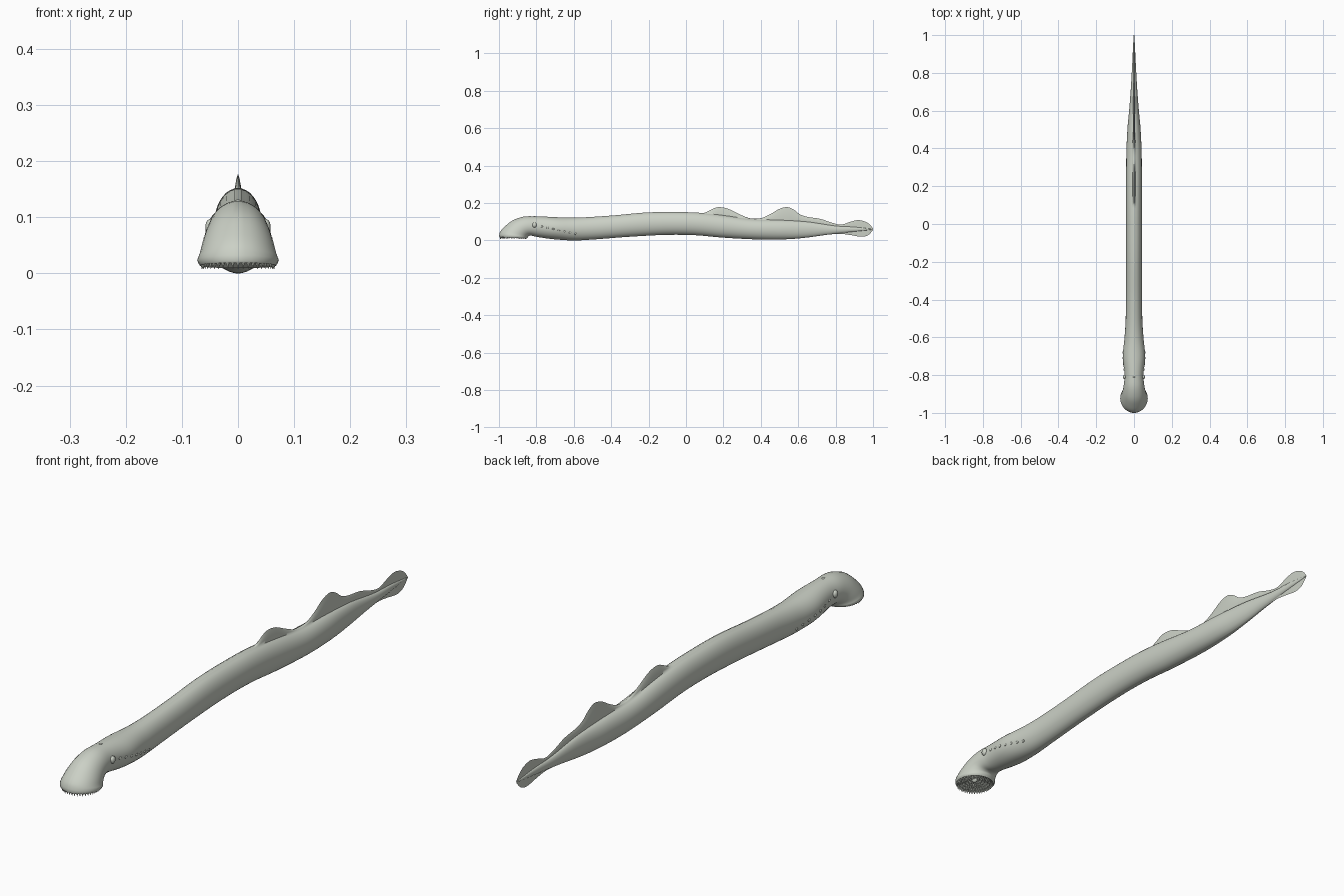
import bpy, bmesh, math
from mathutils import Vector, Matrix

if "Cube" in bpy.data.objects:
    bpy.data.objects.remove(bpy.data.objects["Cube"])

skin = bpy.data.materials.new("pale grey green skin")
skin.use_nodes = True
tone = (0.60, 0.635, 0.565, 1)
skin.diffuse_color = tone
skin.node_tree.nodes["Principled BSDF"].inputs["Base Color"].default_value = tone


def curve(points):
    """Smooth function through (station, value) pairs."""
    def slope(i):
        a, b = points[max(i - 1, 0)], points[min(i + 1, len(points) - 1)]
        return (b[1] - a[1]) / (b[0] - a[0])

    def value(s):
        i = 0
        while i < len(points) - 2 and s > points[i + 1][0]:
            i += 1
        (a, p), (b, q) = points[i], points[i + 1]
        h = b - a
        t = min(max((s - a) / h, 0), 1)
        u = 1 - t
        return (u * u * (1 + 2 * t) * p + t * t * (3 - 2 * t) * q
                + h * t * u * (u * slope(i) - t * slope(i + 1)))
    return value


def finish(name, bm, angle=50):
    bmesh.ops.recalc_face_normals(bm, faces=bm.faces[:])
    mesh = bpy.data.meshes.new(name)
    bm.to_mesh(mesh)
    bm.free()
    mesh.materials.append(skin)
    obj = bpy.data.objects.new(name, mesh)
    bpy.context.collection.objects.link(obj)
    bpy.ops.object.select_all(action='DESELECT')
    obj.select_set(True)
    bpy.context.view_layer.objects.active = obj
    bpy.ops.object.shade_smooth_by_angle(angle=math.radians(angle))
    return obj


# Body profiles along the length; sections lean forward in the head
top_y = curve([(-1, -1), (-.97, -.993), (-.93, -.965), (-.89, -.925), (-.85, -.87),
               (-.8, -.81), (-.75, -.75), (-.7, -.7), (1, 1)])
low_y = curve([(-1, -.85), (-.97, -.845), (-.93, -.84), (-.89, -.83), (-.85, -.815),
               (-.8, -.79), (-.75, -.75), (-.7, -.7), (1, 1)])
back = curve([(-1, .022), (-.97, .048), (-.93, .078), (-.89, .108), (-.85, .127), (-.8, .129),
              (-.6, .122), (-.4, .133), (-.2, .15), (0, .151), (.1, .146), (.2, .135),
              (.35, .115), (.5, .11), (.65, .1), (.8, .078), (.9, .072), (1, .061)])
belly = curve([(-1, .012), (-.97, .018), (-.93, .024), (-.89, .026), (-.85, .023), (-.8, .018),
               (-.7, .006), (-.6, 0), (-.5, .005), (-.3, .02), (-.1, .03), (.05, .028),
               (.2, .015), (.4, .005), (.55, .007), (.65, .016), (.75, .03), (.85, .042), (1, .058)])
width = curve([(-1, .070), (-.99, .073), (-.97, .069), (-.93, .064), (-.89, .058), (-.85, .053),
               (-.8, .05), (-.7, .059), (-.6, .05), (-.5, .044), (-.3, .042), (.35, .041),
               (.5, .035), (.6, .026), (.7, .018), (.8, .012), (.9, .007), (1, .002)])
crest = curve([(.05, .14), (.1, .148), (.14, .168), (.17, .178), (.22, .171), (.28, .143),
               (.34, .119), (.4, .119), (.45, .14), (.5, .169), (.545, .178), (.58, .162),
               (.61, .139), (.65, .126), (.72, .115), (.78, .095), (.83, .085), (.88, .1),
               (.92, .109), (.96, .1), (.985, .083), (1, .064)])
keel = curve([(.76, .032), (.83, .035), (.88, .029), (.94, .02), (.975, .029), (1, .055)])


def section(s, steps=18):
    """Closed ring: rounded core with thin fin edges above and below."""
    top = Vector((0, top_y(s), back(s)))
    low = Vector((0, low_y(s), belly(s)))
    w = width(s)
    fin = max(crest(s) - top.z, 0) if s > .05 else 0
    under = max(low.z - keel(s), 0) if s > .76 else 0
    up, down = Vector((0, 0, fin)), Vector((0, 0, -under))
    thin = min(.006, w * .2)
    half = [low + down * .6 + Vector((thin * .6, 0, 0))]
    for i in range(1, steps):
        a = math.pi * i / steps
        half.append(low.lerp(top, (1 - math.cos(a)) / 2) + Vector((w * math.sin(a), 0, 0)))
    half.append(top + up * .3 + Vector((thin, 0, 0)))
    half.append(top + up * .75 + Vector((thin * .5, 0, 0)))
    mirrored = [Vector((-p.x, p.y, p.z)) for p in reversed(half)]
    return [low + down] + half + [top + up] + mirrored


# Loft the mouth funnel and body as one skin
bm = bmesh.new()
mouth = section(-1)
mouth_centre = Vector((0, -.925, .017))
rings = [[mouth_centre + (p - mouth_centre) * k + Vector((0, 0, lift)) for p in mouth]
         for k, lift in ((.06, .032), (.2, .026), (.5, .014), (.8, .005), (.92, -.001), (.97, -.003))]
count = 170
rings += [section(-1 + 2 * i / count) for i in range(count + 1)]
loops = [[bm.verts.new(p) for p in ring] for ring in rings]
for a, b in zip(loops, loops[1:]):
    for i in range(len(a)):
        j = (i + 1) % len(a)
        bm.faces.new((a[i], a[j], b[j], b[i]))
bm.faces.new(loops[0])
bm.faces.new(loops[-1])
finish("body_with_fins", bm, 60)

# Concentric rows of small teeth inside the sucker
bm = bmesh.new()
for row in range(6):
    k = .93 - row * .145
    number = int(44 * k) + 4
    for i in range(number):
        a = 2 * math.pi * (i + row % 2 / 2) / number
        spot = mouth_centre + Vector((.069 * k * math.cos(a), .073 * k * math.sin(a),
                                      .024 * (1 - k) - .004))
        bmesh.ops.create_cone(bm, cap_ends=True, segments=6, radius1=.0005, radius2=.0042,
                              depth=.013, matrix=Matrix.Translation(spot))
finish("teeth", bm, 30)


def blobs(name, spots, size):
    bm = bmesh.new()
    for spot in spots:
        m = Matrix.Translation(spot) @ Matrix.Diagonal((*size, 1))
        bmesh.ops.create_uvsphere(bm, u_segments=16, v_segments=10, radius=1, matrix=m)
    return finish(name, bm)


def flank(y, z):
    """Left and right points on the side of the body."""
    mid, h = (back(y) + belly(y)) / 2, (back(y) - belly(y)) / 2
    x = width(y) * math.sqrt(max(0, 1 - ((z - mid) / h) ** 2))
    return [Vector((side * x, y, z)) for side in (-1, 1)]


# Tongue, eyes and the row of gill openings
blobs("tongue", [mouth_centre + Vector((0, 0, .018))], (.011, .013, .014))
blobs("eyes", flank(-.81, .083), (.009, .012, .014))
gills = [p for i in range(7) for p in flank(-.77 + .03 * i, .074 - .0065 * i)]
blobs("gill_openings", gills, (.003, .006, .005))

# Single nostril on top of the head
blobs("nostril", [Vector((0, -.81, .128))], (.005, .007, .004))
